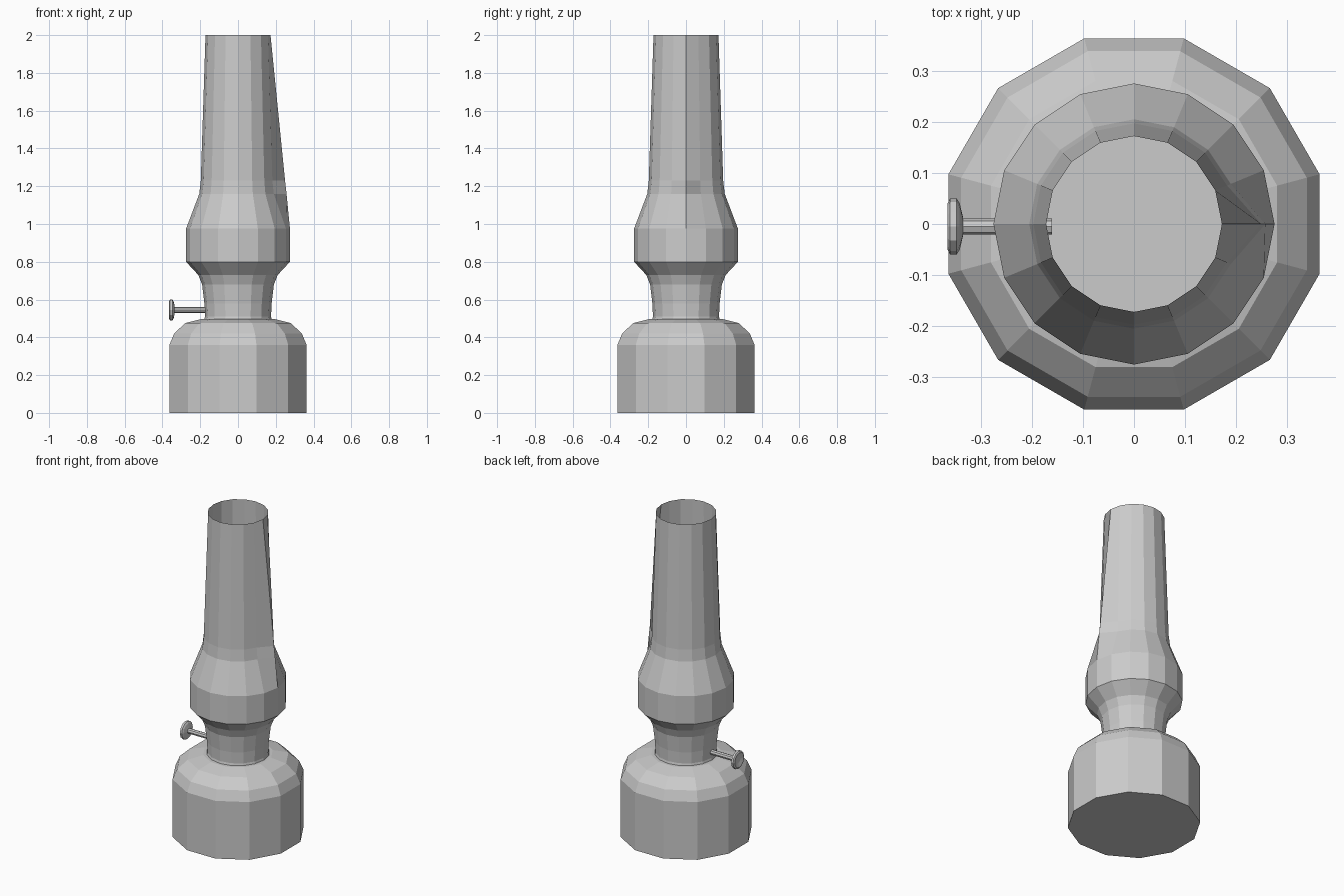
import bpy, bmesh, math
from mathutils import Matrix

if "Cube" in bpy.data.objects:
    bpy.data.objects.remove(bpy.data.objects["Cube"])


def lathe(name, profile, sides, turn=0.0, cap_bottom=False, cap_top=False, matrix=None, bulges=None):
    """Revolve (radius, z) points; bulges overrides the radius of single (ring, side) vertices."""
    bulges = bulges or {}
    bm = bmesh.new()
    rings = []
    for k, (r, z) in enumerate(profile):
        ring = []
        for i in range(sides):
            a = turn + 2 * math.pi * i / sides
            rad = bulges.get((k, i), r)
            ring.append(bm.verts.new((rad * math.cos(a), rad * math.sin(a), z)))
        rings.append(ring)
    for lo, hi in zip(rings, rings[1:]):
        for i in range(sides):
            j = (i + 1) % sides
            bm.faces.new((lo[i], lo[j], hi[j], hi[i]))
    if cap_bottom:
        bm.faces.new(rings[0][::-1])
    if cap_top:
        bm.faces.new(rings[-1])
    if matrix:
        bm.transform(matrix)
    mesh = bpy.data.meshes.new(name)
    bm.to_mesh(mesh)
    bm.free()
    obj = bpy.data.objects.new(name, mesh)
    bpy.context.collection.objects.link(obj)
    return obj


# Oil tank: twelve-sided drum with a rounded shoulder and closed top
lathe("oil_tank",
      [(0.376, 0), (0.376, 0.36), (0.35, 0.42), (0.29, 0.475), (0.2, 0.497)],
      12, math.radians(15), cap_bottom=True, cap_top=True)

# Burner: narrow collar flaring into the cup that holds the glass
lathe("burner",
      [(0.18, 0.49), (0.175, 0.51), (0.178, 0.58), (0.19, 0.68), (0.21, 0.73), (0.275, 0.8)],
      16)

# Glass chimney: open tube with a wide bulge, slightly uneven on the right side
lathe("glass_chimney",
      [(0.275, 0.8), (0.275, 0.975), (0.205, 1.16), (0.197, 1.23), (0.172, 2.0)],
      16, bulges={(2, 0): 0.257, (3, 0): 0.249})

# Wick adjuster: stem and flanged knob pointing to the left
to_left = Matrix.Translation((0, -0.005, 0.545)) @ Matrix.Rotation(-math.pi / 2, 4, 'Y')
lathe("wick_stem", [(0.016, 0.16), (0.016, 0.345)], 8, matrix=to_left)
lathe("wick_knob",
      [(0.02, 0.335), (0.045, 0.341), (0.055, 0.347), (0.055, 0.36), (0.045, 0.365), (0.02, 0.358)],
      12, cap_bottom=True, cap_top=True, matrix=to_left)
